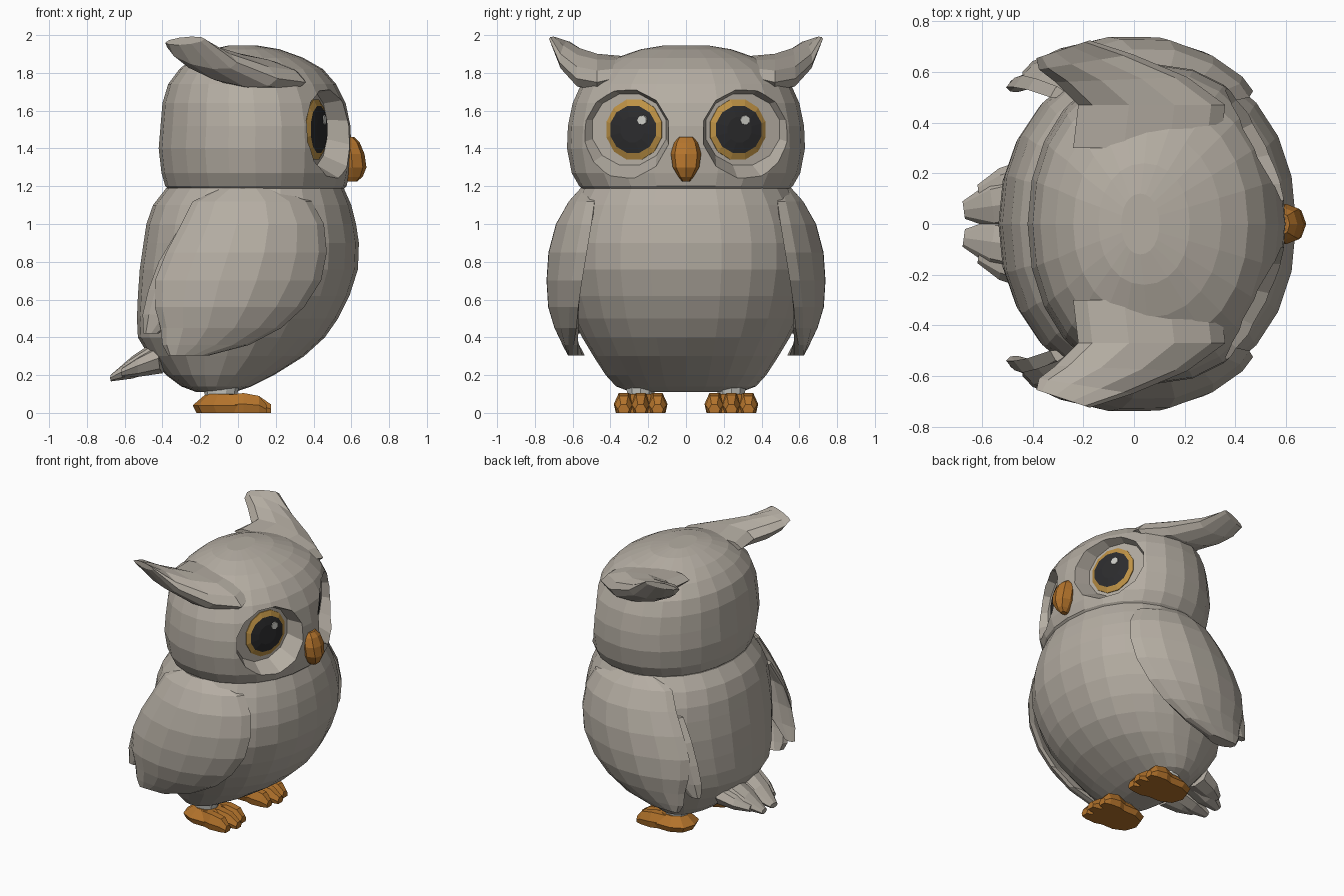
import bpy, bmesh, math
from mathutils import Vector, Matrix

if "Cube" in bpy.data.objects:
    bpy.data.objects.remove(bpy.data.objects["Cube"])


def material(name, rgb):
    m = bpy.data.materials.new(name)
    m.diffuse_color = (*rgb, 1)
    m.use_nodes = True
    m.node_tree.nodes["Principled BSDF"].inputs["Base Color"].default_value = m.diffuse_color
    return m


GREY = material("feather grey", (0.46, 0.42, 0.365))
BROWN = material("beak orange", (0.46, 0.175, 0.025))
GOLD = material("iris gold", (0.52, 0.29, 0.06))
BLACK = material("pupil black", (0.025, 0.025, 0.027))
WHITE = material("highlight white", (0.62, 0.62, 0.58))


def loft(name, rings, mats, rule=None):
    """Skin a list of equal-length point rings, cap both ends, flat shaded."""
    bm = bmesh.new()
    vs = [[bm.verts.new(p) for p in r] for r in rings]
    n = len(vs[0])
    for k, (a, b) in enumerate(zip(vs, vs[1:])):
        for i in range(n):
            j = (i + 1) % n
            f = bm.faces.new((a[i], a[j], b[j], b[i]))
            f.material_index = rule(k) if rule else 0
    bm.faces.new(vs[0])
    f = bm.faces.new(vs[-1])
    f.material_index = rule(len(rings) - 1) if rule else 0
    bmesh.ops.recalc_face_normals(bm, faces=bm.faces)
    me = bpy.data.meshes.new(name)
    bm.to_mesh(me)
    bm.free()
    for m in mats:
        me.materials.append(m)
    ob = bpy.data.objects.new(name, me)
    bpy.context.collection.objects.link(ob)
    return ob


def turns(n, off=0.0):
    return [2 * math.pi * (i + off) / n for i in range(n)]


def spow(v, e):
    return math.copysign(abs(v) ** e, v)


def oval(z, x0, x1, hy, n=24, yc=0.0, e=1.0):
    """Horizontal oval ring between x0 and x1 with half width hy."""
    c, h = (x0 + x1) / 2, (x1 - x0) / 2
    return [Vector((c + h * spow(math.cos(a), e), yc + hy * spow(math.sin(a), e), z)) for a in turns(n)]


# Body: stacked ovals
body_rows = [(.11, -.22, -.02, .29), (.14, -.30, .07, .37), (.2, -.38, .19, .425), (.3, -.47, .35, .49),
             (.4, -.53, .46, .55), (.5, -.535, .53, .60), (.62, -.53, .59, .635), (.76, -.52, .635, .66),
             (.9, -.50, .64, .66), (1.0, -.485, .625, .64), (1.1, -.45, .60, .60), (1.19, -.38, .56, .55)]
loft("body", [oval(*r, e=.93) for r in body_rows], [GREY])

# Head: stacked ovals
head_rows = [(1.16, -.34, .53, .52), (1.20, -.385, .575, .565), (1.27, -.405, .59, .605), (1.4, -.42, .60, .63),
             (1.52, -.41, .595, .625), (1.64, -.40, .57, .60), (1.74, -.37, .52, .555), (1.82, -.31, .45, .48),
             (1.88, -.24, .345, .37), (1.925, -.14, .22, .24), (1.945, -.05, .10, .12)]
head = loft("head", [oval(*r, e=.95) for r in head_rows], [GREY])


def face_frame(s, y, x):
    """Local z points out of the face, local x sideways, local y up."""
    t = math.radians(20)
    nrm = Vector((math.cos(t), s * math.sin(t), 0))
    up = Vector((0, 0, 1))
    m = Matrix((up.cross(nrm), up, nrm)).transposed().to_4x4()
    m.translation = Vector((x, s * y, 1.5))
    return m


def disc(m, rx, rz, d, n=12, cx=0.0, cz=0.0):
    return [m @ Vector((cx + rx * math.cos(a), cz + rz * math.sin(a), d)) for a in turns(n, .5)]


# Facial hollows cut into the head, flaring outward
for s in (1, -1):
    m = face_frame(s, .30, .40)
    cutter = loft("socket_cutter", [disc(m, .215, .195, 0), disc(m, .285, .26, .14, cz=-.02),
                                    disc(m, .32, .29, .4, cx=s * .04, cz=-.02)], [GREY])
    cutter.hide_render = True
    mod = head.modifiers.new("socket", "BOOLEAN")
    mod.operation = "DIFFERENCE"
    mod.solver = "EXACT"
    mod.object = cutter
    dg = bpy.context.evaluated_depsgraph_get()
    cut = bpy.data.meshes.new_from_object(head.evaluated_get(dg))
    head.modifiers.clear()
    head.data = cut
    bpy.data.objects.remove(cutter)

# Eyes: gold rim, black dome, small highlight plate
for s in (1, -1):
    m = face_frame(s, .275, .415)
    loft("eye", [disc(m, .16, .165, -.03), disc(m, .16, .165, .0), disc(m, .133, .128, .015), disc(m, .07, .07, .026)],
         [GOLD, BLACK], lambda k: int(k >= 2))
    cx = .03 if s > 0 else .055
    loft("eye_highlight", [disc(m, .03, .028, .02, 7, cx, .05), disc(m, .027, .025, .0295, 7, cx, .05)], [WHITE])

# Beak: boxy oval sections
beak_rows = [(1.46, .535, .615, .045), (1.43, .53, .645, .065), (1.37, .53, .67, .08), (1.30, .53, .68, .07),
             (1.25, .55, .66, .04), (1.225, .58, .63, .02)]
loft("beak", [oval(z, x0, x1, hy, 8, e=.85) for z, x0, x1, hy in beak_rows], [BROWN])

# Ear tufts: thick blades sweeping outward and back to a point
tuft_rows = [(.30, .05, 1.82, .29, .06, .03, 0), (.47, .07, 1.80, .29, .09, .05, 0), (.57, -.05, 1.83, .26, .088, .06, .01),
             (.64, -.19, 1.895, .185, .065, .04, .03), (.69, -.28, 1.97, .105, .02, -.01, .035)]
for s in (1, -1):
    rings = []
    for y, xc, zc, hx, ht, tilt, skew in tuft_rows:
        rings.append([Vector((xc + hx * math.cos(a), s * (y + skew * math.cos(a)),
                              zc + ht * math.sin(a) - tilt * math.cos(a))) for a in turns(10)])
    loft("ear_tuft", rings, [GREY])


def blade(name, rows, s, th, n=14):
    """Curved feather blade: rows of z, back x, front x, outer y, front edge y, back edge y."""
    rings = []
    for z, x0, x1, yo, yf, yb in rows:
        ring = []
        for a in turns(n):
            c = math.cos(a)
            mid = yo - th
            y = mid + ((yf if c > 0 else yb) - mid) * c * c + th * spow(math.sin(a), .7)
            ring.append(Vector(((x0 + x1) / 2 + (x1 - x0) / 2 * c, s * y, z)))
        rings.append(ring)
    loft(name, rings, [GREY])


# Wings with a smaller feather layer behind
wing_rows = [(1.19, -.10, .22, .56, .48, .48), (1.12, -.24, .39, .625, .485, .50), (1.0, -.30, .455, .695, .50, .54),
             (.85, -.38, .47, .735, .525, .57), (.7, -.44, .44, .745, .55, .585), (.56, -.44, .35, .735, .57, .60),
             (.45, -.41, .23, .70, .58, .60), (.36, -.40, .06, .655, .595, .60), (.305, -.37, -.15, .625, .60, .60)]
under_rows = [(.95, -.33, -.20, .56, .50, .50), (.80, -.42, -.2, .62, .56, .53), (.65, -.475, -.22, .62, .58, .54),
              (.52, -.505, -.28, .60, .58, .54), (.42, -.50, -.42, .57, .55, .54)]
for s in (1, -1):
    blade("wing", wing_rows, s, .045)
    blade("under_feather", under_rows, s, .025, 8)


# Tail: two broad feathers over two shorter side ones
def feather(name, a, b, w0, w1, h0, h1):
    a, b = Vector(a), Vector(b)
    side = (b - a).cross(Vector((0, 0, 1))).normalized()
    rings = []
    for t, w, h in ((0, w0, h0), (.55, w0 * .85, h0 * .7), (1, w1, h1)):
        c = a.lerp(b, t)
        rings.append([c + side * w * math.cos(q) + Vector((0, 0, h * math.sin(q))) for q in turns(8)])
    loft(name, rings, [GREY])


for s in (1, -1):
    feather("tail_feather", (-.42, s * .09, .31), (-.672, s * .055, .185), .11, .035, .085, .018)
    feather("tail_side_feather", (-.40, s * .15, .29), (-.61, s * .11, .215), .11, .045, .08, .025)

# Feet: heel pad and three toes, with short ankles
for s in (1, -1):
    yc = s * .24
    loft("ankle", [oval(.07, -.17, -.01, .07, 10, yc), oval(.16, -.19, .01, .085, 10, yc)], [WHITE])
    loft("foot_pad", [oval(0, -.22, .13, .12, 10, yc, .8), oval(.04, -.24, .12, .135, 10, yc, .8),
                      oval(.10, -.17, .02, .085, 10, yc)], [BROWN])
    for k in (-1, 0, 1):
        tip = .175 if k == 0 else .15
        rings = []
        for x, w, top in ((-.1, .05, .09), (.03, .052, .105), (.11, .046, .09), (tip, .03, .045)):
            c = yc + k * (.05 + .04 * min(1, (x + .1) / .13))
            prof = ((-.8, 0), (.8, 0), (1, .45), (.5, 1), (-.5, 1), (-1, .45))
            rings.append([Vector((x, c + w * u, top * v)) for u, v in prof])
        loft("toe", rings, [BROWN])
